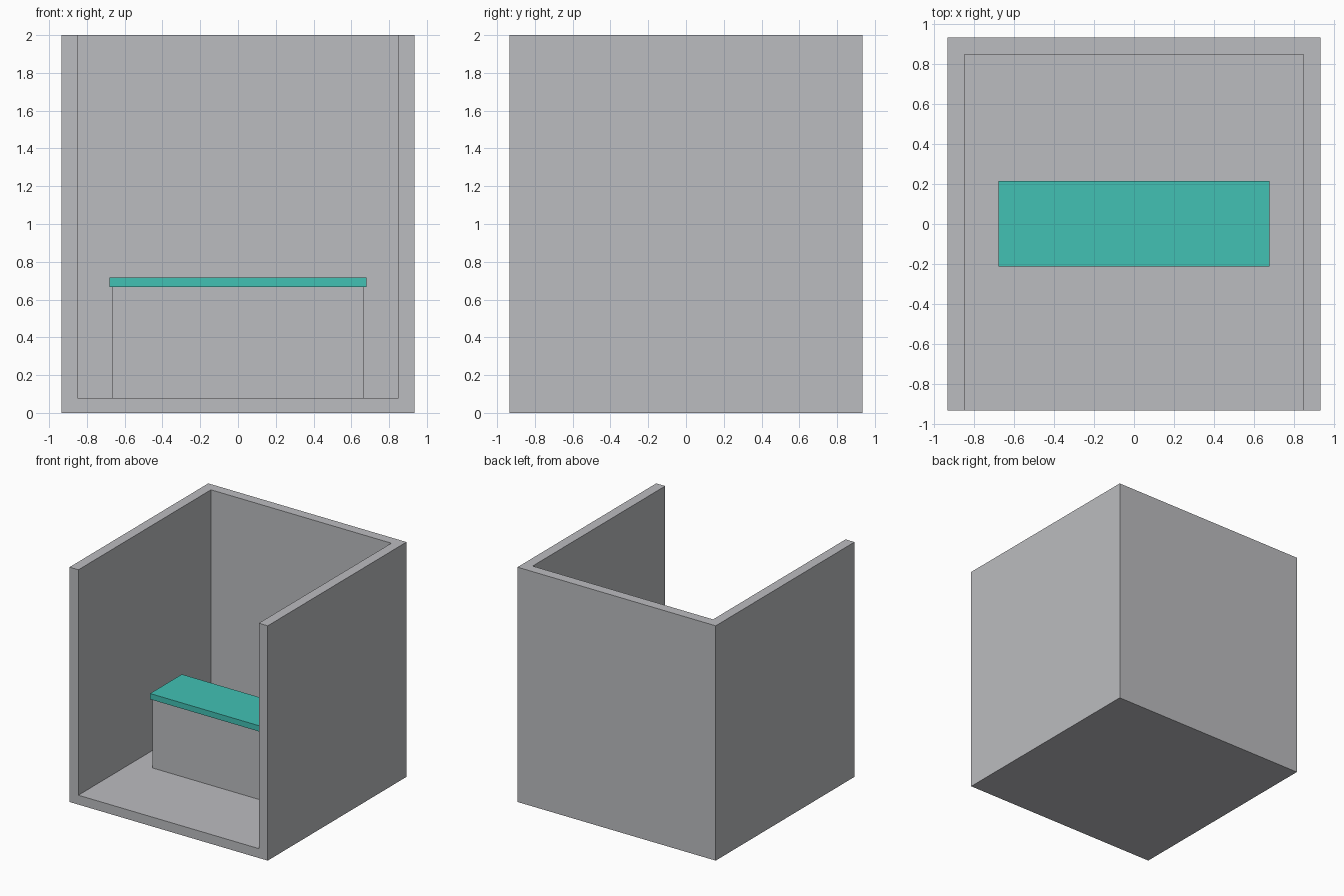
import bpy

if "Cube" in bpy.data.objects:
    bpy.data.objects.remove(bpy.data.objects["Cube"])


def material(name, rgb):
    m = bpy.data.materials.new(name)
    m.diffuse_color = (*rgb, 1.0)
    m.use_nodes = True
    m.node_tree.nodes["Principled BSDF"].inputs["Base Color"].default_value = m.diffuse_color
    return m


def box(name, lo, hi, mat=None):
    """Axis-aligned box between two corners."""
    bpy.ops.mesh.primitive_cube_add(
        size=1, location=[(a + b) / 2 for a, b in zip(lo, hi)])
    ob = bpy.context.object
    ob.name = name
    ob.scale = [b - a for a, b in zip(lo, hi)]
    bpy.ops.object.transform_apply(location=False, rotation=False, scale=True)
    if mat:
        ob.data.materials.append(mat)
    return ob


grey = material("light grey", (0.50, 0.505, 0.525))
teal = material("teal", (0.054, 0.533, 0.456))

OUT, INN, FLOOR, HEIGHT = 0.934, 0.85, 0.08, 2.0

# Booth: floor, two side walls and a back wall, open at front and top
booth = box("booth_walls", (-OUT, -OUT, 0), (OUT, OUT, HEIGHT), grey)
cutter = box("booth_cutter", (-INN, -OUT - 0.2, FLOOR), (INN, INN, HEIGHT + 0.2), grey)
cut = booth.modifiers.new("hollow", 'BOOLEAN')
cut.operation = 'DIFFERENCE'
cut.solver = 'EXACT'
cut.object = cutter
bpy.context.view_layer.objects.active = booth
bpy.ops.object.modifier_apply(modifier=cut.name)
bpy.data.objects.remove(cutter, do_unlink=True)

# Counter: solid base with a slightly overhanging top
box("counter_base", (-0.665, -0.198, FLOOR), (0.665, 0.202, 0.667), grey)
box("counter_top", (-0.68, -0.212, 0.667), (0.68, 0.216, 0.716), teal)
